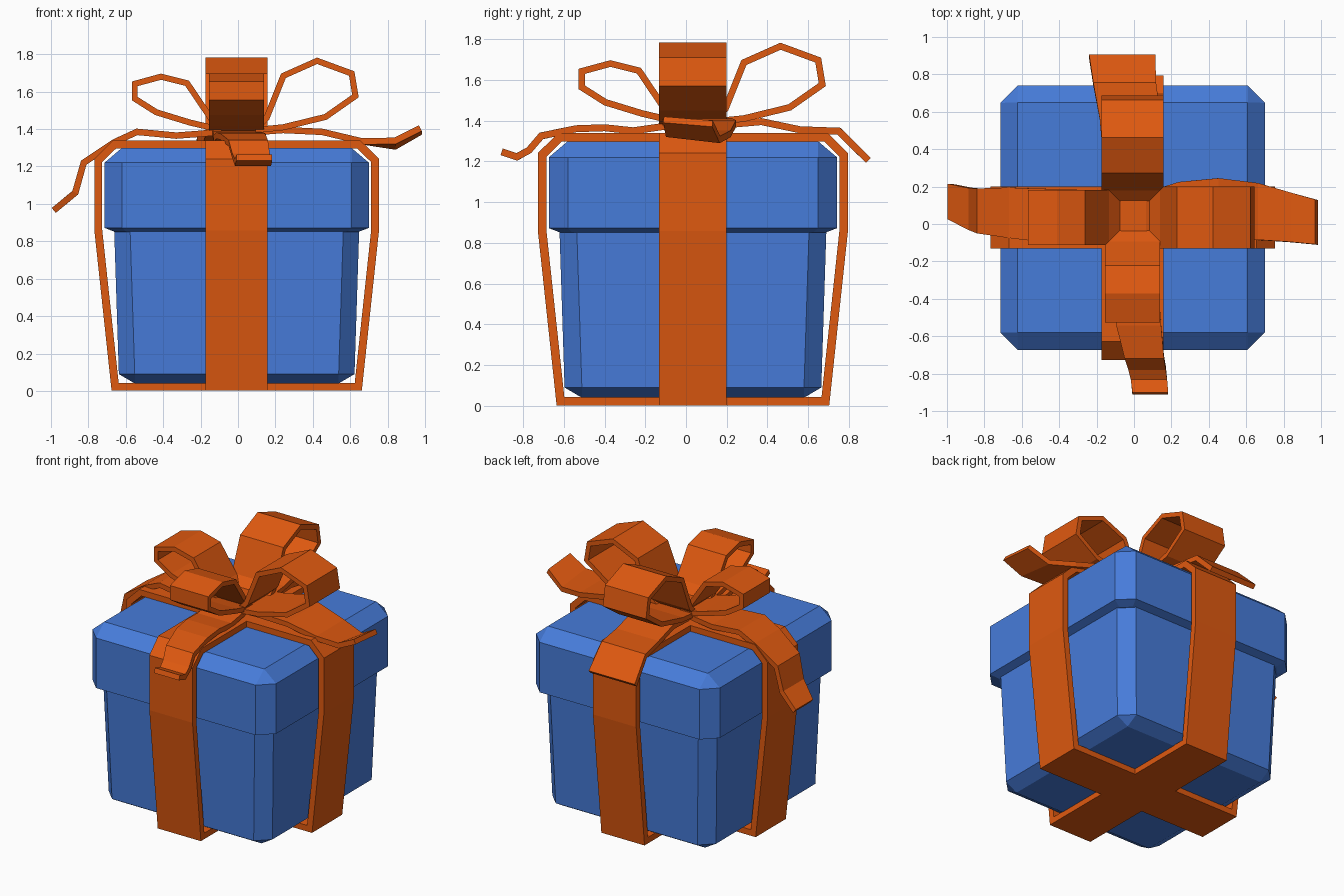
import bpy, bmesh
from mathutils import Vector

if "Cube" in bpy.data.objects:
    bpy.data.objects.remove(bpy.data.objects["Cube"])

CX, CY = -0.007, 0.034          # centre of the box


def material(name, rgb):
    m = bpy.data.materials.new(name)
    m.diffuse_color = (*rgb, 1)
    m.use_nodes = True
    m.node_tree.nodes["Principled BSDF"].inputs["Base Color"].default_value = m.diffuse_color
    return m


BLUE = material("blue card", (0.062, 0.2, 0.70))
ORANGE = material("orange ribbon", (0.74, 0.10, 0.005))


def finish(bm, name, mat):
    bmesh.ops.remove_doubles(bm, verts=bm.verts, dist=0.0005)
    bmesh.ops.recalc_face_normals(bm, faces=bm.faces)
    me = bpy.data.meshes.new(name)
    bm.to_mesh(me)
    bm.free()
    me.materials.append(mat)
    ob = bpy.data.objects.new(name, me)
    bpy.context.collection.objects.link(ob)
    return ob


def cut_corner_box(name, rings):
    """Loft of squares with cut corners: (half size, corner cut, z)."""
    bm = bmesh.new()
    loops = []
    for h, c, z in rings:
        k = h - c
        pts = [(h, -k), (h, k), (k, h), (-k, h), (-h, k), (-h, -k), (-k, -h), (k, -h)]
        loops.append([bm.verts.new((CX + x, CY + y, z)) for x, y in pts])
    for a, b in zip(loops, loops[1:]):
        for i in range(8):
            j = (i + 1) % 8
            bm.faces.new((a[i], a[j], b[j], b[i]))
    bm.faces.new(loops[0][::-1])
    bm.faces.new(loops[-1])
    return finish(bm, name, BLUE)


def strip(name, axis, rows, closed=False, thick=0.036):
    """Ribbon along an axis; rows are (along, z, side centre, half width, tilt)."""
    bm = bmesh.new()
    pairs = []
    for a, z, s, w, t in rows:
        pair = []
        for sg in (-1, 1):
            side = s + sg * w
            p = (a, side) if axis == "x" else (side, a)
            pair.append(bm.verts.new((*p, z + sg * t)))
        pairs.append(pair)
    if closed:
        pairs.append(pairs[0])
    for (a, b), (c, d) in zip(pairs, pairs[1:]):
        bm.faces.new((a, b, d, c))
    ob = finish(bm, name, ORANGE)
    mod = ob.modifiers.new("thickness", "SOLIDIFY")
    mod.thickness, mod.offset, mod.use_even_offset = thick, 0, True
    return ob


# Box and lid
cut_corner_box("box_body", [(0.545, 0, 0.04), (0.63, 0.085, 0.09), (0.655, 0.085, 0.862)])
cut_corner_box("box_lid", [(0.65, 0.06, 0.85), (0.707, 0.093, 0.872),
                           (0.707, 0.093, 1.22), (0.615, 0, 1.298)])

# Two bands wrapped round the box
half = [(0.65, 0.022), (0.74, 0.86), (0.74, 1.232), (0.653, 1.318)]
ring = half + [(-a, z) for a, z in reversed(half)]
for name, axis, c, s in (("band_across", "x", CX, CY), ("band_lengthwise", "y", CY, CX)):
    strip(name, axis, [(c + a, z, s, 0.166, 0) for a, z in ring], True, 0.042)

# Bow loops: two large, two small
large = [(0.10, 1.395), (0.25, 1.41), (0.475, 1.465), (0.635, 1.577), (0.615, 1.697),
         (0.43, 1.765), (0.25, 1.685), (0.16, 1.46), (0.10, 1.40)]
small = [(0.08, 1.395), (0.25, 1.435), (0.43, 1.49), (0.545, 1.563), (0.545, 1.642),
         (0.405, 1.68), (0.265, 1.645), (0.14, 1.46), (0.08, 1.40)]
for name, axis, sg, c, s, pts, w in (
        ("loop_right", "x", 1, CX, CY, large, 0.166),
        ("loop_back", "y", 1, CY, CX, large, 0.166),
        ("loop_left", "x", -1, CX, CY, small, 0.147),
        ("loop_front", "y", -1, CY, CX, small, 0.147)):
    strip(name, axis, [(c + sg * a, z, s, w, 0) for a, z in pts], False, 0.032)

# Knot
strip("knot", "x", [(-0.13, 1.375, CY, 0.13, 0), (-0.06, 1.395, CY, 0.13, 0),
                    (0.06, 1.395, CY, 0.13, 0), (0.12, 1.375, CY, 0.13, 0)], False, 0.04)

# Loose tails
tails = {
    "tail_left": ("x", [(-0.05, 1.39, 0.035, 0.13, 0), (-0.2, 1.375, 0.035, 0.14, 0),
                        (-0.33, 1.365, 0.04, 0.145, 0), (-0.54, 1.385, 0.05, 0.14, 0),
                        (-0.66, 1.33, 0.06, 0.135, 0), (-0.825, 1.22, 0.07, 0.12, 0),
                        (-0.87, 1.06, 0.08, 0.112, 0), (-0.985, 0.965, 0.12, 0.095, 0)]),
    "tail_right": ("x", [(0.05, 1.38, 0.035, 0.13, 0), (0.24, 1.395, 0.055, 0.17, 0),
                         (0.45, 1.385, 0.07, 0.175, 0), (0.66, 1.335, 0.067, 0.152, 0),
                         (0.84, 1.322, 0.035, 0.132, -0.015), (0.975, 1.395, 0.01, 0.12, -0.01)]),
    "tail_front": ("y", [(-0.05, 1.38, CX, 0.13, 0), (-0.26, 1.35, 0.0, 0.13, 0),
                         (-0.4, 1.365, 0.01, 0.125, 0), (-0.54, 1.36, 0.025, 0.12, 0),
                         (-0.71, 1.325, 0.055, 0.105, 0), (-0.77, 1.255, 0.07, 0.1, 0),
                         (-0.83, 1.222, 0.08, 0.097, 0), (-0.905, 1.247, 0.087, 0.096, 0)]),
    "tail_back": ("y", [(0.05, 1.38, CX, 0.13, 0), (0.2, 1.38, CX, 0.15, 0),
                        (0.37, 1.395, CX, 0.16, 0), (0.56, 1.355, -0.02, 0.163, 0),
                        (0.75, 1.348, -0.05, 0.168, 0), (0.895, 1.205, -0.063, 0.177, 0)]),
}
for name, (axis, rows) in tails.items():
    strip(name, axis, rows, False, 0.034)
